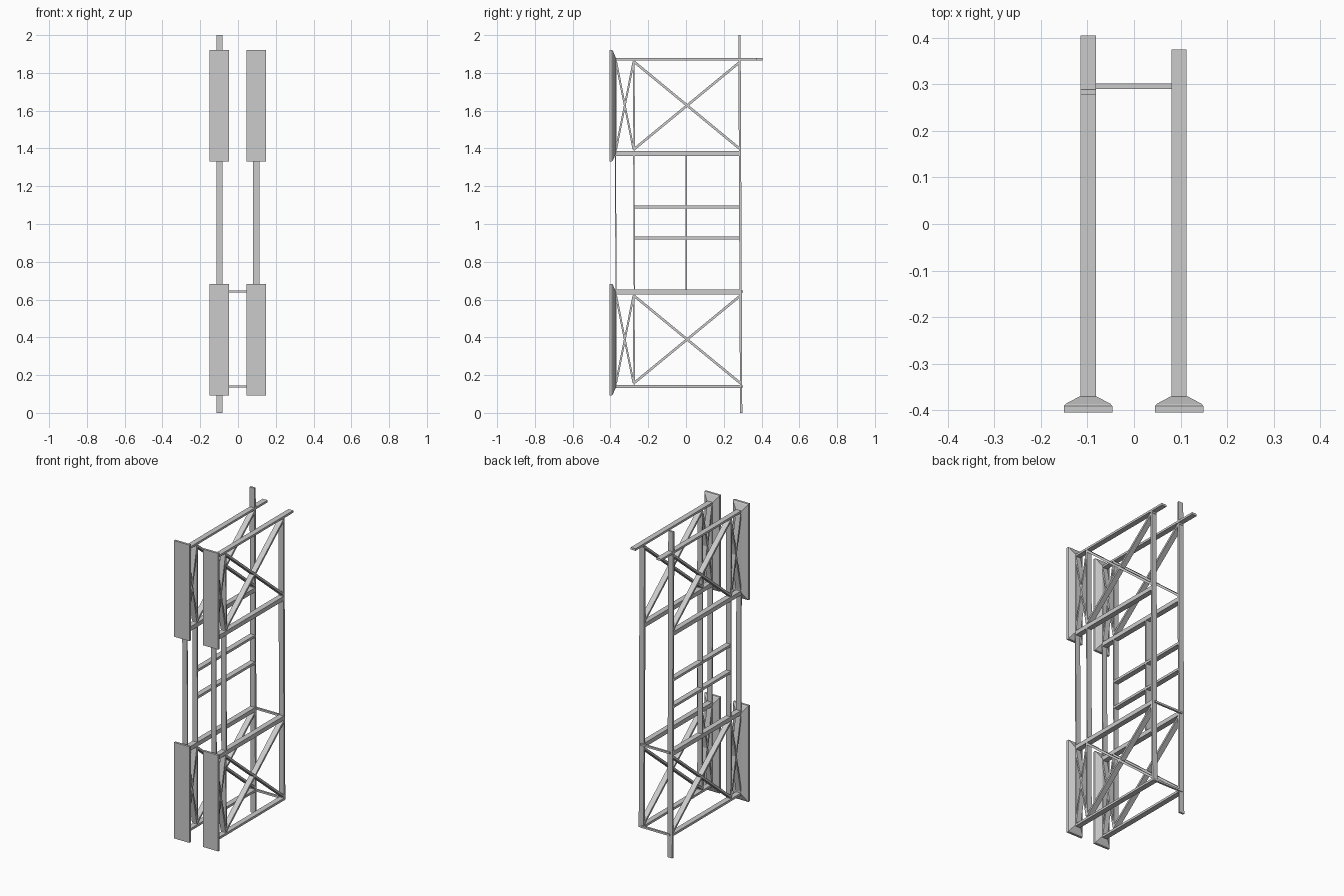
import bpy, bmesh
from mathutils import Vector

if "Cube" in bpy.data.objects:
    bpy.data.objects.remove(bpy.data.objects["Cube"])

W = 0.033  # strip width across x


def mesh_object(name, verts, faces):
    me = bpy.data.meshes.new(name)
    me.from_pydata(verts, [], faces)
    bm = bmesh.new()
    bm.from_mesh(me)
    bmesh.ops.recalc_face_normals(bm, faces=bm.faces)
    bm.to_mesh(me)
    bm.free()
    ob = bpy.data.objects.new(name, me)
    bpy.context.collection.objects.link(ob)
    return ob


BOX = [(0, 1, 2, 3), (4, 5, 6, 7), (0, 1, 5, 4), (1, 2, 6, 5), (2, 3, 7, 6), (3, 0, 4, 7)]


def bar(name, x, a, b, t):
    """Flat strip between two (y, z) points, t thick in the plane of the frame."""
    a, b = Vector(a), Vector(b)
    d = (b - a).normalized()
    n = Vector((-d.y, d.x)) * t / 2
    loop = [a - n, a + n, b + n, b - n]
    verts = [(x + s * W / 2, p.x, p.y) for s in (-1, 1) for p in loop]
    return mesh_object(name, verts, BOX)


def panel(name, x, zc):
    """Bumper plate: flat slab in front with a bevelled back."""
    rings = [(0.052, 0.295, -0.405), (0.052, 0.295, -0.391),
             (0.048, 0.288, -0.386), (0.018, 0.25, -0.37)]
    verts = [(x + sx * hw, y, zc + sz * hh) for hw, hh, y in rings
             for sx, sz in ((-1, -1), (1, -1), (1, 1), (-1, 1))]
    faces = [(0, 1, 2, 3), (12, 13, 14, 15)]
    for r in range(3):
        for i in range(4):
            j = (i + 1) % 4
            faces.append((r * 4 + i, r * 4 + j, r * 4 + 4 + j, r * 4 + 4 + i))
    return mesh_object(name, verts, faces)


def back_y(z):
    return 0.292 - 0.0045 * z


for side, x in (("left", -0.0985), ("right", 0.0965)):
    left = side == "left"
    # Long horizontal rails
    bar(side + "_top_rail", x, (-0.375, 1.872), (0.405 if left else 0.375, 1.872), 0.013)
    bar(side + "_upper_rail", x, (-0.375, 1.374), (0.285, 1.374), 0.026)
    bar(side + "_lower_rail", x, (-0.375, 0.639), (0.288, 0.639), 0.026)
    bar(side + "_bottom_rail", x, (-0.375, 0.14), (0.29, 0.14), 0.014)

    # Back post, full height on the left only
    z0, z1 = (0, 2) if left else (0.133, 1.872)
    bar(side + "_back_post", x, (back_y(z0), z0), (back_y(z1), z1), 0.012)

    # Posts of the open middle section
    bar(side + "_front_middle_post", x, (-0.37, 0.645), (-0.374, 1.37), 0.006)
    bar(side + "_inner_middle_post", x, (-0.273, 0.645), (-0.276, 1.37), 0.007)

    # Braced bays with bumper plates
    for bay, lo, hi in (("lower", 0.15, 0.626), ("upper", 1.388, 1.865)):
        tag = side + "_" + bay
        bar(tag + "_inner_post", x, (-0.274, lo), (-0.277, hi), 0.009)
        bar(tag + "_front_post", x, (-0.371, lo - 0.01), (-0.373, hi + 0.01), 0.008)
        for part, ya, yb, t in (("main", -0.275, 0.287, 0.013), ("front", -0.37, -0.278, 0.01)):
            bar(tag + "_" + part + "_brace_up", x, (ya, lo + 0.008), (yb, hi - 0.006), t)
            bar(tag + "_" + part + "_brace_down", x, (ya, hi - 0.006), (yb, lo + 0.008), t)
        panel(tag + "_bumper", x + (0 if left else 0.0005), (lo + hi) / 2 + 0.0)

# Rungs and centre post of the left frame
for i, z in enumerate((0.925, 1.09)):
    bar(f"rung_{i}", -0.0985, (-0.277, z), (0.285, z), 0.015)
bar("centre_post", -0.0985, (0.002, 0.64), (0.002, 1.37), 0.007)

# Ties joining both frames at the back
for i, z in enumerate((0.14, 0.643)):
    verts = [(x, y, z + dz) for x in (-0.1, 0.1)
             for y, dz in ((0.29, -0.006), (0.302, -0.006), (0.302, 0.006), (0.29, 0.006))]
    mesh_object(f"cross_tie_{i}", verts, BOX)
